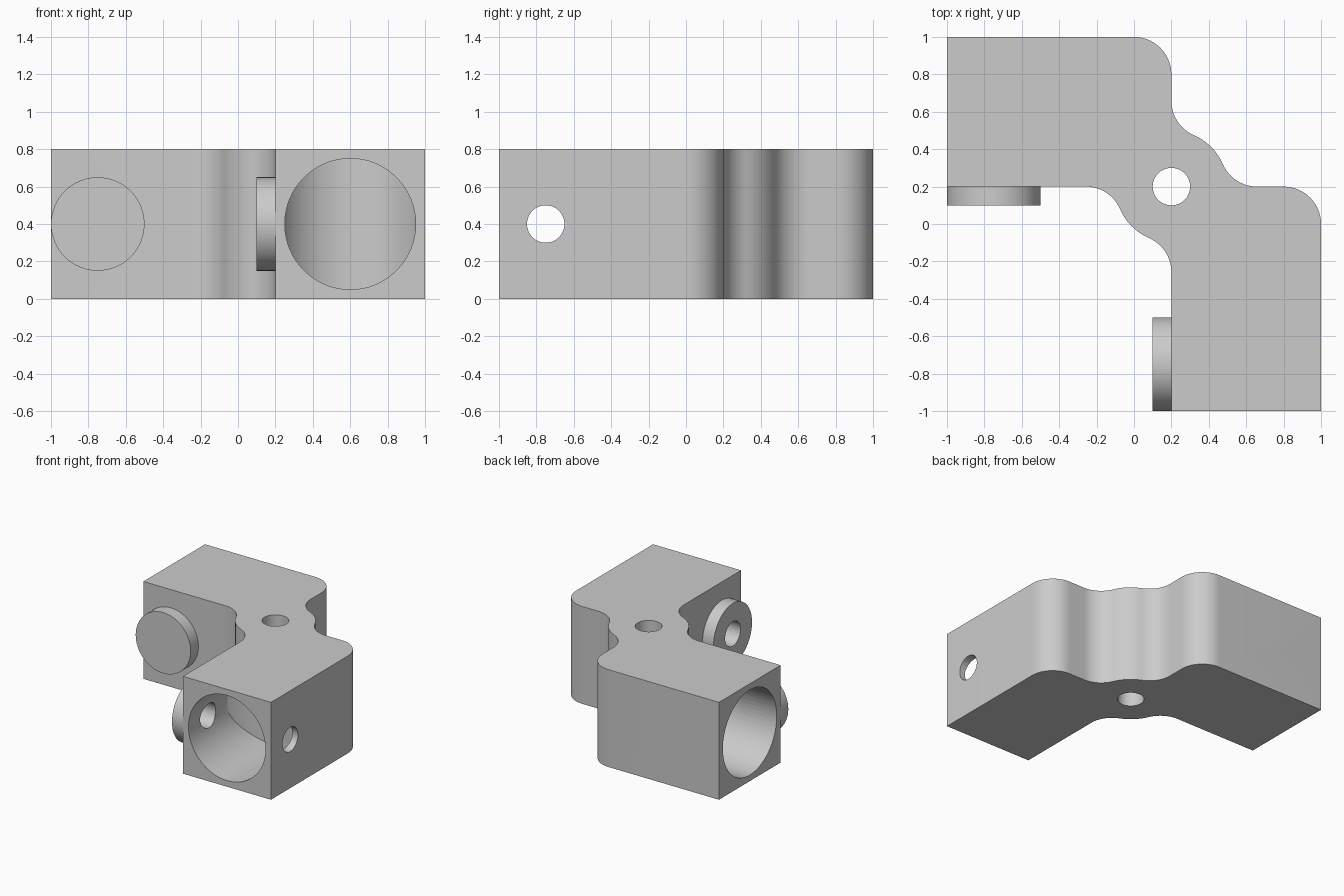
import bpy, bmesh, math
from mathutils import Matrix, Vector

if "Cube" in bpy.data.objects:
    bpy.data.objects.remove(bpy.data.objects["Cube"])

grey = bpy.data.materials.new("plain grey")
grey.use_nodes = True
GREY = (0.6, 0.6, 0.6, 1)
grey.diffuse_color = GREY
grey.node_tree.nodes["Principled BSDF"].inputs["Base Color"].default_value = GREY

# Swaps x and y, turning the front arm into the side arm
SWAP = Matrix(((0, 1, 0, 0), (1, 0, 0, 0), (0, 0, 1, 0), (0, 0, 0, 1)))


def make(name, bm, swap=False):
    if swap:
        bm.transform(SWAP)
    bmesh.ops.recalc_face_normals(bm, faces=bm.faces)
    mesh = bpy.data.meshes.new(name)
    bm.to_mesh(mesh)
    bm.free()
    mesh.materials.append(grey)
    ob = bpy.data.objects.new(name, mesh)
    bpy.context.collection.objects.link(ob)
    return ob


def cylinder(name, r, start, end, swap=False, segments=64):
    bm = bmesh.new()
    a, b = Vector(start), Vector(end)
    turn = (b - a).to_track_quat('Z', 'Y').to_matrix().to_4x4()
    bmesh.ops.create_cone(bm, cap_ends=True, segments=segments, radius1=r, radius2=r,
                          depth=(b - a).length,
                          matrix=Matrix.Translation((a + b) / 2) @ turn)
    return make(name, bm, swap)


def arc(cx, cy, r, a0, a1, n=14):
    angles = [math.radians(a0 + (a1 - a0) * i / n) for i in range(n + 1)]
    return [(cx + r * math.cos(a), cy + r * math.sin(a)) for a in angles]


def bore(name, swap):
    # Round pocket whose far end is a hollow upright curve
    bm = bmesh.new()
    n = 64
    front, back = [], []
    for i in range(n):
        a = 2 * math.pi * i / n
        dx, z = 0.35 * math.cos(a), 0.4 + 0.35 * math.sin(a)
        front.append(bm.verts.new((0.6 + dx, -1.1, z)))
        back.append(bm.verts.new((0.6 + dx, -0.7 + math.sqrt(0.16 - dx * dx), z)))
    bm.faces.new(front)
    for i in range(n):
        j = (i + 1) % n
        bm.faces.new((front[i], front[j], back[j], back[i]))
    for i in range(n // 2):
        strip = [back[i], back[i + 1], back[(n - i - 1) % n], back[(n - i) % n]]
        bm.faces.new(list(dict.fromkeys(strip)))
    return make(name, bm, swap)


def cut(ob, cutters):
    for c in cutters:
        mod = ob.modifiers.new("cut", 'BOOLEAN')
        mod.operation = 'DIFFERENCE'
        mod.solver = 'EXACT'
        mod.object = c
        bpy.context.view_layer.objects.active = ob
        bpy.ops.object.modifier_apply(modifier=mod.name)


# Body: two square arms blended into a round hub
t = math.degrees(math.acos(0.4))      # where the blends touch the hub
k = 0.2 + math.sqrt(0.21)             # blend centre on the outer side
m = 0.2 - math.sqrt(0.21)             # blend centre on the inner side
outline = [(-1, 1)] + arc(0, 0.8, 0.2, 90, 0)
outline += arc(0.4, k, 0.2, 180, 180 + t)
outline += arc(0.2, 0.2, 0.3, t, 90 - t)[1:-1]
outline += arc(k, 0.4, 0.2, 270 - t, 270)
outline += arc(0.8, 0, 0.2, 90, 0)
outline += [(1, -1), (0.2, -1)]
outline += arc(0, m, 0.2, 0, t)
outline += arc(0.2, 0.2, 0.3, 180 + t, 270 - t)[1:-1]
outline += arc(m, 0, 0.2, 90 - t, 90)
outline += [(-1, 0.2)]
bm = bmesh.new()
base = bm.faces.new([bm.verts.new((x, y, 0)) for x, y in outline])
top = bmesh.ops.extrude_face_region(bm, geom=[base])["geom"]
bmesh.ops.translate(bm, vec=(0, 0, 0.8),
                    verts=[v for v in top if isinstance(v, bmesh.types.BMVert)])
body = make("corner_body", bm)

# Washer-like bosses on the inner faces
front_boss = cylinder("front_arm_boss", 0.25, (0.1, -0.75, 0.4), (0.2, -0.75, 0.4))
side_boss = cylinder("side_arm_boss", 0.25, (0.1, -0.75, 0.4), (0.2, -0.75, 0.4), True)

# Cutters: arm bores, cross holes and hub hole
bores = [bore("bore_cutter", s) for s in (False, True)]
holes = [cylinder("hole_cutter", 0.1, (-0.1, -0.75, 0.4), (1.2, -0.75, 0.4), s)
         for s in (False, True)]
hub_hole = cylinder("hub_cutter", 0.1, (0.2, 0.2, -0.2), (0.2, 0.2, 1))

cut(body, bores + holes + [hub_hole])
cut(front_boss, [holes[0]])
cut(side_boss, [holes[1]])
for c in bores + holes + [hub_hole]:
    bpy.data.objects.remove(c)

# Smooth curves, sharp edges
for ob in (body, front_boss, side_boss):
    bpy.ops.object.select_all(action='DESELECT')
    ob.select_set(True)
    bpy.context.view_layer.objects.active = ob
    bpy.ops.object.shade_smooth_by_angle(angle=math.radians(30))
